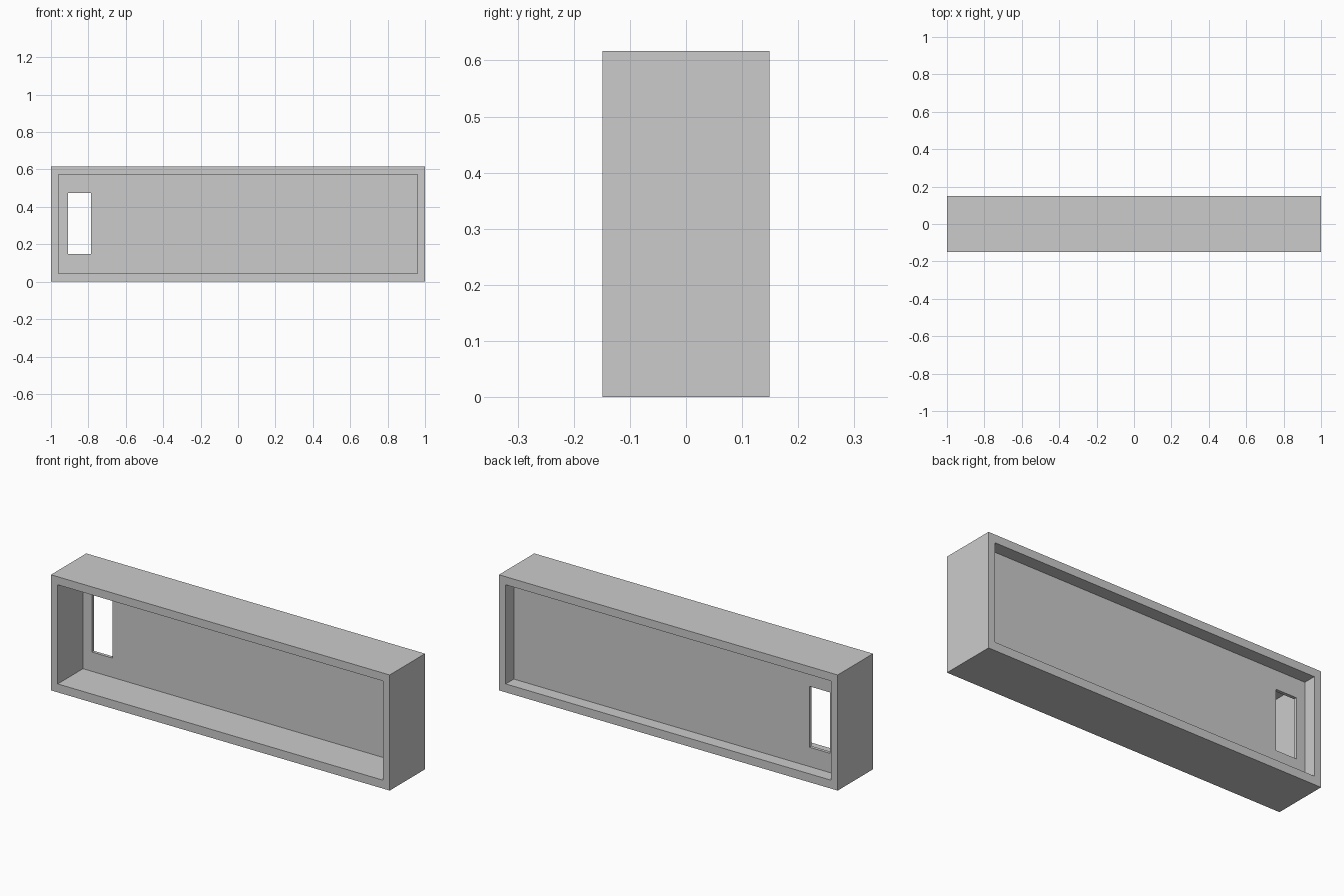
import bpy
import bmesh

if "Cube" in bpy.data.objects:
    bpy.data.objects.remove(bpy.data.objects["Cube"])


def rect_ring(name, outer, inner, y0, y1):
    """Closed rectangular ring; outer/inner are (x0, x1, z0, z1)."""
    bm = bmesh.new()

    def loop(rect, y):
        x0, x1, z0, z1 = rect
        return [bm.verts.new((x, y, z))
                for x, z in ((x0, z0), (x1, z0), (x1, z1), (x0, z1))]

    loops = [loop(outer, y0), loop(outer, y1), loop(inner, y1), loop(inner, y0)]
    for a, b in zip(loops, loops[1:] + loops[:1]):
        for i in range(4):
            j = (i + 1) % 4
            bm.faces.new((a[i], a[j], b[j], b[i]))
    bmesh.ops.recalc_face_normals(bm, faces=bm.faces)
    mesh = bpy.data.meshes.new(name)
    bm.to_mesh(mesh)
    bm.free()
    obj = bpy.data.objects.new(name, mesh)
    bpy.context.collection.objects.link(obj)
    return obj


opening = (-0.96, 0.96, 0.045, 0.574)

# Deep outer frame
rect_ring("outer_frame", (-1, 1, 0, 0.617), opening, -0.149, 0.149)

# Thin panel set toward the back, with a small window slot
rect_ring("back_panel", opening, (-0.908, -0.785, 0.148, 0.473), 0.064, 0.081)
